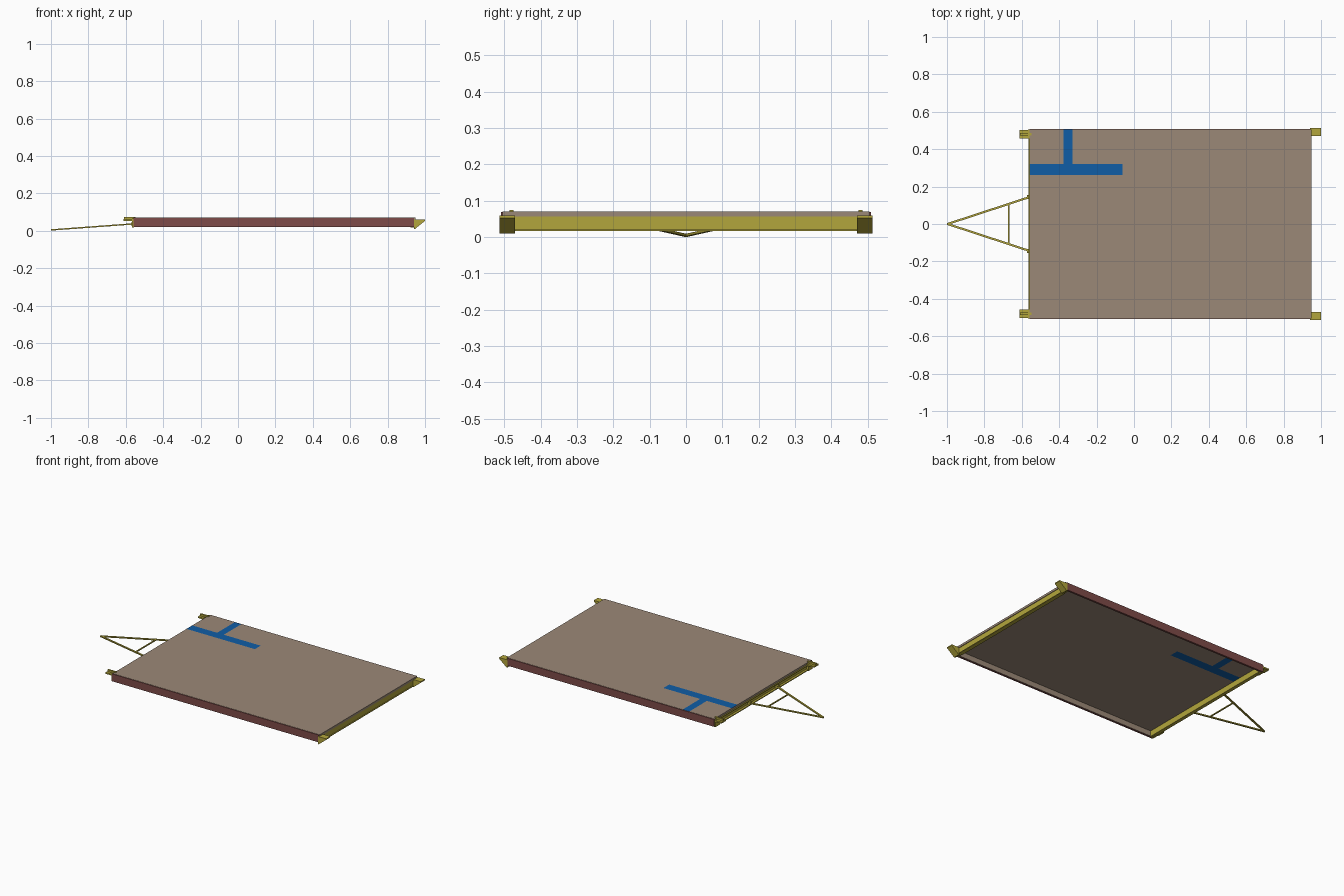
import bpy, bmesh
from mathutils import Vector

if "Cube" in bpy.data.objects:
    bpy.data.objects.remove(bpy.data.objects["Cube"])


def material(name, rgb):
    m = bpy.data.materials.new(name)
    m.diffuse_color = (*rgb, 1)
    m.use_nodes = True
    m.node_tree.nodes["Principled BSDF"].inputs["Base Color"].default_value = m.diffuse_color
    return m


BROWN = material("deck brown", (0.33, 0.25, 0.185))
MAROON = material("rail maroon", (0.21, 0.07, 0.065))
YELLOW = material("frame yellow", (0.45, 0.38, 0.045))
BLUE = material("marking blue", (0.005, 0.11, 0.38))


def finish(name, bm, *mats):
    bmesh.ops.recalc_face_normals(bm, faces=bm.faces)
    me = bpy.data.meshes.new(name)
    bm.to_mesh(me)
    bm.free()
    for m in mats:
        me.materials.append(m)
    ob = bpy.data.objects.new(name, me)
    bpy.context.collection.objects.link(ob)
    return ob


def box_bm(x, y, z):
    bm = bmesh.new()
    bmesh.ops.create_cube(bm, size=1)
    for v in bm.verts:
        v.co = Vector([r[0] if c < 0 else r[1] for c, r in zip(v.co, (x, y, z))])
    return bm


def box(name, x, y, z, mat):
    return finish(name, box_bm(x, y, z), mat)


def extrude_y(name, profile, y0, y1, mat):
    """Extrude an x-z outline from y0 to y1."""
    bm = bmesh.new()
    f = bm.faces.new([bm.verts.new((x, y0, z)) for x, z in profile])
    r = bmesh.ops.extrude_face_region(bm, geom=[f])
    for v in r["geom"]:
        if isinstance(v, bmesh.types.BMVert):
            v.co.y = y1
    return finish(name, bm, mat)


def bar(name, a, b, w, h, mat):
    """Rectangular bar between two points."""
    a, b = Vector(a), Vector(b)
    d = (b - a).normalized()
    side = d.cross(Vector((0, 0, 1))).normalized()
    up = side.cross(d)
    bm = bmesh.new()
    bmesh.ops.create_cube(bm, size=1)
    for v in bm.verts:
        c = v.co.copy()
        v.co = (a + b) / 2 + d * c.x * (b - a).length + side * c.y * w + up * c.z * h
    return finish(name, bm, mat)


# Deck slab, cut along the marking edges, blue on both faces
bm = box_bm((-0.558, 0.948), (-0.505, 0.505), (0.056, 0.07))
for axis, cuts in ((0, (-0.377, -0.329, -0.061)), (1, (0.262, 0.322))):
    n = Vector((1, 0, 0)) if axis == 0 else Vector((0, 1, 0))
    for c in cuts:
        bmesh.ops.bisect_plane(bm, geom=bm.verts[:] + bm.edges[:] + bm.faces[:],
                               plane_co=n * c, plane_no=n)
bm.normal_update()
for f in bm.faces:
    p = f.calc_center_median()
    stroke = p.x < -0.061 and 0.262 < p.y < 0.322
    stem = -0.377 < p.x < -0.329 and p.y > 0.322
    f.material_index = int(abs(f.normal.z) > 0.5 and (stroke or stem))
finish("deck", bm, BROWN, BLUE)

# Front channel beam opening forward
extrude_y("front_beam", [(-0.565, 0.02), (-0.542, 0.02), (-0.542, 0.0565),
                         (-0.565, 0.0565), (-0.565, 0.051), (-0.551, 0.051),
                         (-0.551, 0.026), (-0.565, 0.026)], -0.497, 0.497, YELLOW)

# Rear beam with a small bottom lip
box("rear_beam", (0.925, 0.944), (-0.497, 0.497), (0.0165, 0.0565), YELLOW)
box("rear_beam_lip", (0.922, 0.949), (-0.47, 0.47), (0.0165, 0.021), YELLOW)

for s, side in ((1, "left"), (-1, "right")):
    def yr(a, b):
        return (min(s * a, s * b), max(s * a, s * b))

    # Side rail with brown inner lining
    box(side + "_rail", (-0.56, 0.942), yr(0.497, 0.509), (0.02, 0.0685), MAROON)
    box(side + "_rail_lining", (-0.542, 0.925), yr(0.494, 0.498), (0.0215, 0.0565), BROWN)
    # Rear corner wedge, sloping under
    extrude_y(side + "_rear_wedge", [(0.94, 0.01), (0.947, 0.01), (1.0, 0.053),
                                     (1.0, 0.06), (0.94, 0.06)],
              s * 0.47, s * 0.513, YELLOW)
    # Front corner bracket: plate, fin and end plate
    box(side + "_bracket_plate", (-0.612, -0.555), yr(0.457, 0.503), (0.053, 0.062), YELLOW)
    box(side + "_bracket_fin", (-0.61, -0.548), yr(0.474, 0.486), (0.062, 0.074), YELLOW)
    box(side + "_bracket_end", (-0.568, -0.556), yr(0.46, 0.505), (0.018, 0.066), YELLOW)
    # Tow arm and its mount
    bar(side + "_tow_arm", (-0.997, 0, 0.0045), (-0.555, s * 0.145, 0.037), 0.011, 0.007, YELLOW)
    box(side + "_tow_mount", (-0.572, -0.555), yr(0.134, 0.154), (0.028, 0.045), YELLOW)

# Cross bar of the tow frame
bar("tow_cross_bar", (-0.67, -0.108, 0.0285), (-0.67, 0.108, 0.0285), 0.008, 0.006, YELLOW)
box("tow_tip", (-1.0, -0.985), (-0.005, 0.005), (0.0, 0.009), YELLOW)
